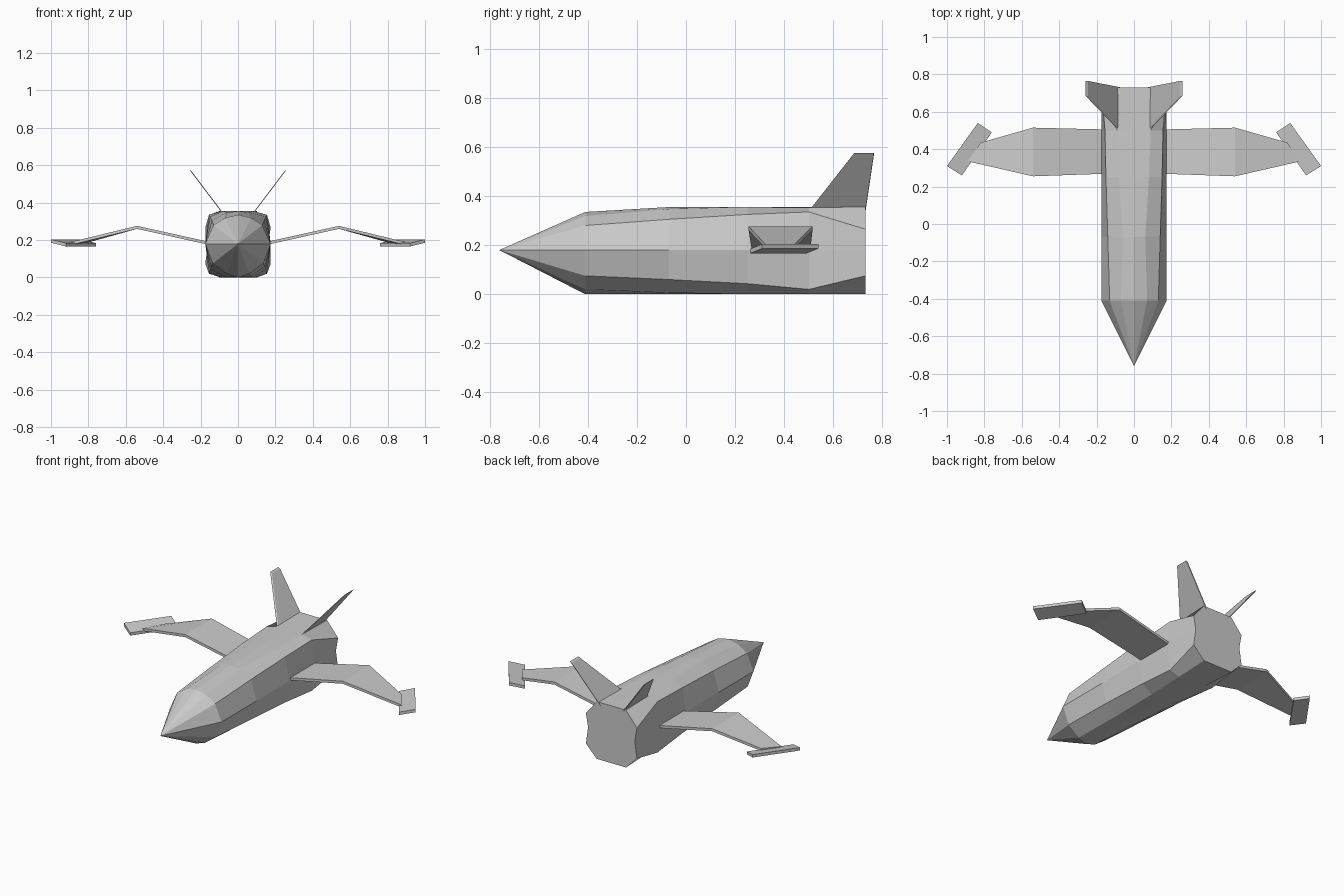
import bpy, bmesh
from mathutils import Vector

if "Cube" in bpy.data.objects:
    bpy.data.objects.remove(bpy.data.objects["Cube"])


def loft(name, rings, mirror=True):
    """Skin equal-length closed rings, cap both ends, optionally mirror across x."""
    bm = bmesh.new()
    vs = [[bm.verts.new(p) for p in r] for r in rings]
    n = len(rings[0])
    for a, b in zip(vs, vs[1:]):
        for i in range(n):
            j = (i + 1) % n
            bm.faces.new((a[i], a[j], b[j], b[i]))
    bm.faces.new(vs[0])
    bm.faces.new(vs[-1])
    bmesh.ops.remove_doubles(bm, verts=bm.verts, dist=0.0005)
    bmesh.ops.recalc_face_normals(bm, faces=bm.faces)
    me = bpy.data.meshes.new(name)
    bm.to_mesh(me)
    bm.free()
    ob = bpy.data.objects.new(name, me)
    bpy.context.collection.objects.link(ob)
    if mirror:
        ob.modifiers.new("Mirror", 'MIRROR')
    return ob


def slab(front, back, offset):
    """Four-point ring: an edge from front to back, thickened by offset."""
    f, b, o = Vector(front), Vector(back), Vector(offset) / 2
    return [f - o, b - o, b + o, f + o]


# Fuselage: half sections (top, shoulder, side, lower corner, bottom) along y
sections = [
    (-0.41, [(0, .335), (.07, .318), (.13, .28), (.175, .18), (.135, .075), (.06, .02), (0, 0)]),
    (-0.07, [(0, .355), (.06, .347), (.14, .305), (.175, .18), (.145, .06), (.07, .006), (0, 0)]),
    (0.25, [(0, .355), (.08, .355), (.15, .325), (.175, .18), (.15, .043), (.08, 0), (0, 0)]),
    (0.50, [(0, .355), (.09, .353), (.155, .335), (.175, .18), (.155, .02), (.09, 0), (0, 0)]),
    (0.73, [(0, .355), (.10, .355), (.175, .265), (.16, .18), (.175, .075), (.10, 0), (0, 0)]),
]
rings = [[(0, -0.76, 0.18)] * 12]
for y, half in sections:
    full = half + [(-x, z) for x, z in half[-2:0:-1]]
    rings.append([(x, y, z) for x, z in full])
loft("fuselage", rings, mirror=False)

# Gull wings
t = (0, 0, 0.016)
loft("wing", [
    slab((.10, .27, .170), (.10, .505, .170), t),
    slab((.175, .268, .187), (.175, .506, .187), t),
    slab((.54, .255, .268), (.54, .515, .268), t),
    slab((.89, .335, .183), (.82, .435, .190), t),
])

# Wing-tip pods, angled and slightly raised on the outer side
t = (0, 0, 0.018)
loft("wing_tip_pod", [
    slab((.92, .26, .175), (.76, .49, .175), t),
    slab((1.0, .31, .195), (.835, .54, .195), t),
])

# Canted tail fins
t = (.012, 0, .008)
loft("tail_fin", [
    slab((.075, .50, .335), (.075, .73, .335), t),
    slab((.253, .685, .571), (.253, .765, .571), t),
])
